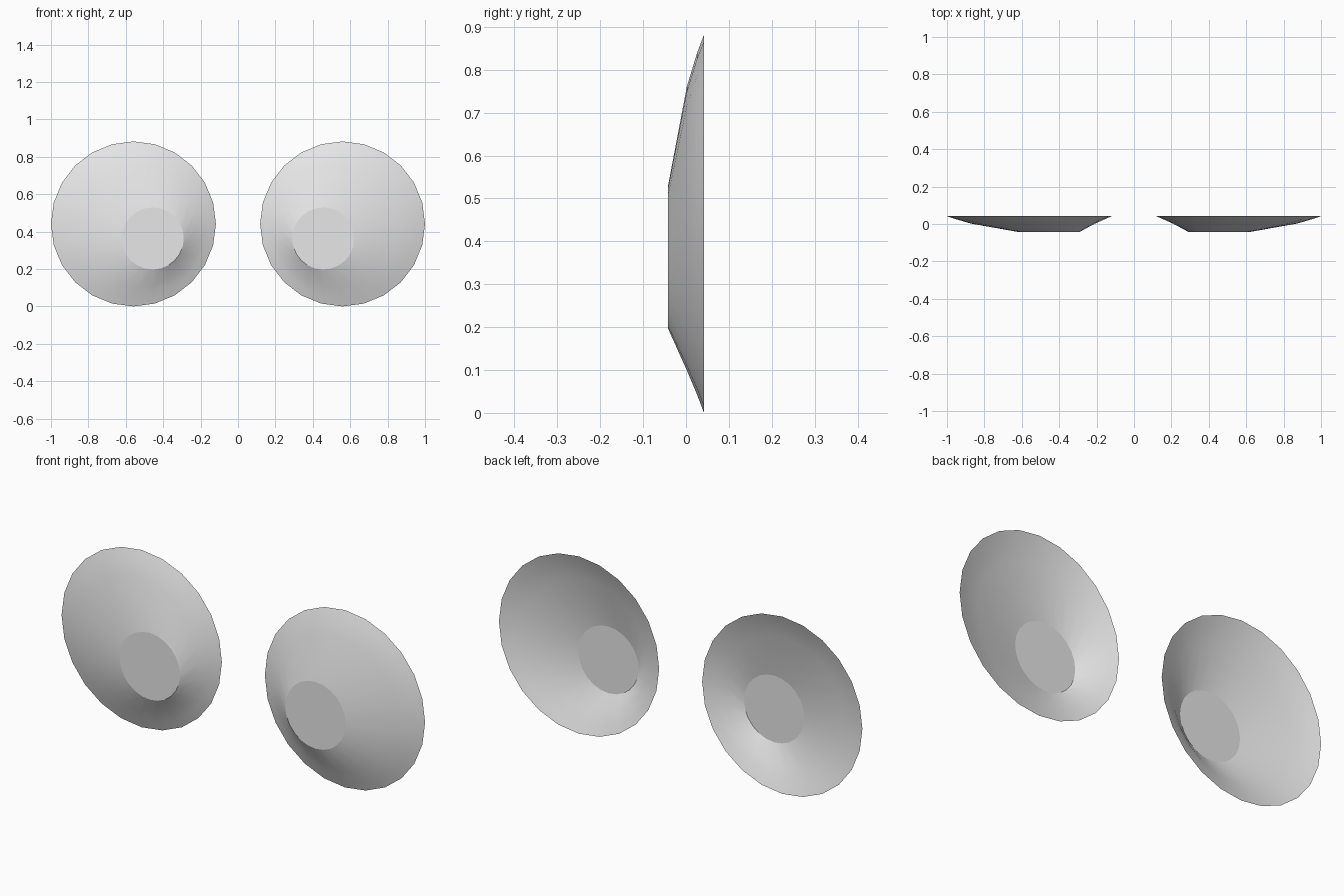
import bpy, bmesh
from math import sin, cos, pi

cube = bpy.data.objects.get("Cube")
if cube:
    bpy.data.objects.remove(cube)

SEGMENTS = 24
# Rings from open back rim to front cap: centre x, centre z, radius, depth y
RINGS = [
    (0.559, 0.441, 0.441, 0.042),
    (0.554, 0.441, 0.399, 0.026),
    (0.540, 0.430, 0.331, 0.002),
    (0.456, 0.363, 0.166, -0.042),
]

grey = bpy.data.materials.new("light_grey")
grey.use_nodes = True
colour = (0.8, 0.8, 0.8, 1.0)
grey.diffuse_color = colour
grey.node_tree.nodes["Principled BSDF"].inputs["Base Color"].default_value = colour


def dish(name, side):
    """Open-backed shallow dish with an off-centre flat cap."""
    bm = bmesh.new()
    loops = []
    for cx, cz, r, y in RINGS:
        angles = [2 * pi * i / SEGMENTS for i in range(SEGMENTS)]
        loops.append([bm.verts.new((side * (cx + r * cos(a)), y, cz + r * sin(a)))
                      for a in angles])

    # Smooth curved wall
    for outer, inner in zip(loops, loops[1:]):
        for i in range(SEGMENTS):
            j = (i + 1) % SEGMENTS
            wall = bm.faces.new((outer[i], outer[j], inner[j], inner[i]))
            wall.smooth = True

    # Flat front cap with a crisp border
    cap = bm.faces.new(loops[-1])
    cap.smooth = False
    for edge in cap.edges:
        edge.smooth = False

    # Face the cap forward
    bmesh.ops.recalc_face_normals(bm, faces=bm.faces)
    cap.normal_update()
    if cap.normal.y > 0:
        bmesh.ops.reverse_faces(bm, faces=bm.faces)

    mesh = bpy.data.meshes.new(name)
    bm.to_mesh(mesh)
    bm.free()
    mesh.materials.append(grey)
    bpy.context.collection.objects.link(bpy.data.objects.new(name, mesh))


dish("left_dish", 1)
dish("right_dish", -1)
